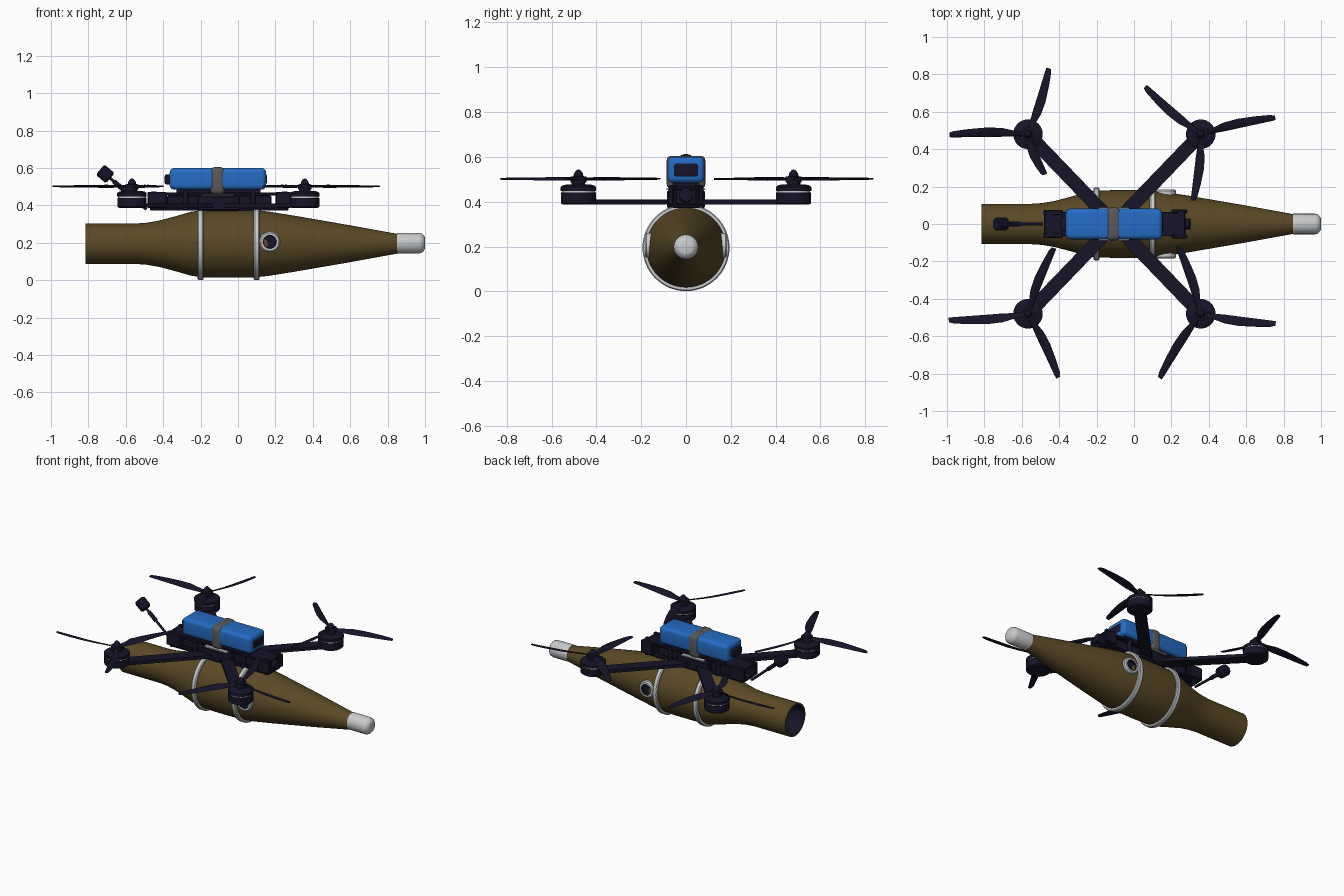
import bpy, bmesh, math
from mathutils import Vector, Matrix

if "Cube" in bpy.data.objects:
    bpy.data.objects.remove(bpy.data.objects["Cube"])


def material(name, rgb):
    m = bpy.data.materials.new(name)
    m.diffuse_color = (*rgb, 1)
    m.use_nodes = True
    m.node_tree.nodes["Principled BSDF"].inputs["Base Color"].default_value = m.diffuse_color
    return m


OLIVE = material("olive brown", (0.105, 0.066, 0.019))
WHITE = material("light grey", (0.58, 0.59, 0.60))
DARK = material("dark navy", (0.008, 0.007, 0.022))
BLUE = material("battery blue", (0.018, 0.15, 0.55))
GREY = material("strap grey", (0.10, 0.10, 0.105))


def finish(name, bm, mats, angle=35):
    bmesh.ops.recalc_face_normals(bm, faces=bm.faces)
    me = bpy.data.meshes.new(name)
    bm.to_mesh(me)
    bm.free()
    for m in mats:
        me.materials.append(m)
    ob = bpy.data.objects.new(name, me)
    bpy.context.collection.objects.link(ob)
    bpy.ops.object.select_all(action='DESELECT')
    ob.select_set(True)
    bpy.context.view_layer.objects.active = ob
    bpy.ops.object.shade_smooth_by_angle(angle=math.radians(angle))
    return ob


def box(name, x, y, z, mat, bevel=0.0, segs=2):
    """Box from (min, max) ranges with rounded edges."""
    bm = bmesh.new()
    bmesh.ops.create_cube(bm, size=1)
    for v in bm.verts:
        v.co = [r[0] + (c + 0.5) * (r[1] - r[0]) for c, r in zip(v.co, (x, y, z))]
    if bevel:
        bmesh.ops.bevel(bm, geom=bm.edges[:], offset=bevel, segments=segs,
                        affect='EDGES', profile=0.5)
    return finish(name, bm, [mat])


def lathe(name, profile, origin, axis, mats, slots=None, n=32, closed=False):
    """Spin (distance along axis, radius) points about an axis."""
    bm = bmesh.new()
    rot = Vector((0, 0, 1)).rotation_difference(Vector(axis)).to_matrix()
    rings = []
    for d, r in profile:
        if r == 0:
            rings.append([bm.verts.new(rot @ Vector((0, 0, d)) + Vector(origin))] * n)
        else:
            rings.append([bm.verts.new(rot @ Vector((r * math.cos(2 * math.pi * i / n),
                          r * math.sin(2 * math.pi * i / n), d)) + Vector(origin))
                          for i in range(n)])
    pairs = list(zip(rings, rings[1:]))
    if closed:
        pairs.append((rings[-1], rings[0]))
    for k, (a, b) in enumerate(pairs):
        for i in range(n):
            j = (i + 1) % n
            vs = list(dict.fromkeys((a[i], a[j], b[j], b[i])))
            f = bm.faces.new(vs)
            f.material_index = slots[k] if slots else 0
    return finish(name, bm, mats)


def rod(name, a, b, r, mat, n=12):
    a, b = Vector(a), Vector(b)
    d = b - a
    return lathe(name, [(0, 0), (0, r), (d.length, r), (d.length, 0)], a, d.normalized(), [mat], n=n)


# Tapered hull with hollow dark tail
AX = 0.195
hull = [(-0.62, 0), (-0.62, 0.095), (-0.815, 0.097), (-0.815, 0.108), (-0.55, 0.108),
        (-0.49, 0.112), (-0.42, 0.124), (-0.32, 0.151), (-0.25, 0.171), (-0.20, 0.179),
        (-0.10, 0.181), (0.02, 0.181), (0.10, 0.179), (0.17, 0.171), (0.30, 0.150),
        (0.60, 0.0985), (0.855, 0.052), (0.855, 0)]
lathe("hull", hull, (0, 0, AX), (1, 0, 0), [OLIVE, DARK],
      [1, 1] + [0] * (len(hull) - 3), n=64)
lathe("nose_cap", [(0.85, 0), (0.85, 0.055), (0.97, 0.055), (0.985, 0.050), (0.997, 0.036), (1.0, 0.028), (1.0, 0)],
      (0, 0, AX + 0.003), (1, 0, 0), [WHITE], n=40)

# Clamp bands
for label, x in (("rear", -0.20), ("front", 0.10)):
    lathe(label + "_band", [(-0.016, 0.172), (-0.016, 0.189), (-0.010, 0.194),
          (0.010, 0.194), (0.016, 0.189), (0.016, 0.172)], (x, 0, AX), (1, 0, 0),
          [WHITE], n=64, closed=True)

# Round ports on both sides
for s in (-1, 1):
    lathe("side_port", [(0.13, 0.055), (0.176, 0.055), (0.184, 0.048), (0.184, 0.036),
          (0.172, 0.034), (0.172, 0)], (0.17, 0, AX + 0.01), (0, s, 0),
          [WHITE, DARK], [0, 0, 0, 1, 1], n=28)

# Frame plates, electronics and standoffs
box("lower_plate", (-0.47, 0.27), (-0.06, 0.06), (0.372, 0.388), DARK, 0.004, 1)
box("upper_plate", (-0.48, 0.275), (-0.065, 0.065), (0.452, 0.468), DARK, 0.004, 1)
box("centre_block", (-0.22, 0.01), (-0.085, 0.085), (0.37, 0.452), DARK, 0.008, 1)
box("electronics_stack", (-0.38, 0.18), (-0.045, 0.045), (0.388, 0.452), DARK, 0.006, 1)
box("mount_plate", (-0.19, -0.025), (-0.087, 0.087), (0.452, 0.459), WHITE)
for x in (-0.45, -0.28, 0.08, 0.25):
    for y in (-0.055, 0.055):
        rod("standoff", (x, y, 0.375), (x, y, 0.474), 0.014, DARK)

# Nose camera and tail holder
for s in (-1, 1):
    box("camera_cheek", (0.20, 0.285), sorted((s * 0.055, s * 0.078)), (0.385, 0.472), DARK, 0.006, 1)
    box("tail_cheek", (-0.485, -0.38), sorted((s * 0.045, s * 0.075)), (0.385, 0.472), DARK, 0.006, 1)
box("camera_body", (0.20, 0.27), (-0.05, 0.05), (0.385, 0.46), DARK, 0.008, 1)
rod("camera_lens", (0.26, 0, 0.425), (0.30, 0, 0.43), 0.03, DARK, 20)

# Battery with dark ends and strap
box("battery", (-0.365, 0.15), (-0.082, 0.082), (0.484, 0.60), BLUE, 0.024, 4)
box("battery_pad", (-0.33, 0.12), (-0.06, 0.06), (0.466, 0.488), DARK)
box("battery_end_panel", (0.12, 0.154), (-0.058, 0.058), (0.507, 0.575), DARK, 0.015, 3)
box("battery_connector", (-0.392, -0.35), (-0.04, 0.04), (0.513, 0.565), DARK, 0.008)
box("strap", (-0.147, -0.072), (-0.087, 0.087), (0.458, 0.605), GREY, 0.022, 3)

# Tail antenna
lean = Vector((-0.72, 0, 0.62)).normalized()
tip = Vector((-0.71, 0, 0.568))
rod("antenna_stem", tip - lean * 0.29, tip, 0.008, DARK)
rod("antenna_sleeve", tip - lean * 0.13, tip - lean * 0.06, 0.013, DARK)
lathe("antenna_head", [(-0.036, 0), (-0.036, 0.027), (-0.027, 0.036), (0.027, 0.036),
      (0.036, 0.027), (0.036, 0)], tip, lean, [DARK], n=20)


def arm(x, y):
    c = Vector((-0.105, 0, 0.399))
    d = Vector((x, y, 0.399)) - c
    bm = bmesh.new()
    bmesh.ops.create_cube(bm, size=1, matrix=Matrix.Translation(c + d / 2)
                          @ Matrix.Rotation(math.atan2(d.y, d.x), 4, 'Z')
                          @ Matrix.Diagonal((d.length, 0.074, 0.022, 1)))
    finish("arm", bm, [DARK])


def propeller(x, y, blades, spin):
    """Twisted, slightly swept blades: (radius, chord, sweep, pitch)."""
    stations = [(0.015, 0.026, 0, 30), (0.07, 0.032, 0.004, 26), (0.14, 0.050, 0.010, 20),
                (0.22, 0.052, 0.011, 15), (0.32, 0.044, 0.006, 11), (0.40, 0.034, 0, 8),
                (0.425, 0.024, -0.004, 7)]
    section = [(-0.5, 0), (-0.2, 0.5), (0.2, 0.4), (0.5, 0), (0.2, -0.4), (-0.2, -0.5)]
    bm = bmesh.new()
    for ang, scale in blades:
        m = Matrix.Translation((x, y, 0.502)) @ Matrix.Rotation(math.radians(ang), 4, 'Z')
        rings = []
        for r, ch, sw, p in stations:
            t = math.radians(p) * spin
            rings.append([bm.verts.new(m @ Vector((r * scale,
                          spin * sw + u * ch * math.cos(t) - w * 0.008 * math.sin(t),
                          u * ch * math.sin(t) + w * 0.008 * math.cos(t))))
                          for u, w in section])
        for a, b in zip(rings, rings[1:]):
            for i in range(6):
                j = (i + 1) % 6
                bm.faces.new((a[i], a[j], b[j], b[i]))
        bm.faces.new(rings[0])
        bm.faces.new(rings[-1])
    finish("propeller_blades", bm, [DARK], 50)


# Four arms, motors and propellers; blades are (angle, length factor)
rotors = [(-0.567, 0.48, [(180, 0.99), (72, 0.87), (-68, 0.55)]),
          (0.357, 0.48, [(13, 0.96), (140, 0.92), (264, 0.84)]),
          (-0.567, -0.48, [(185, 1.0), (-64, 0.89), (69, 0.89)]),
          (0.357, -0.48, [(-8, 0.95), (-123, 0.96), (108, 0.9)])]
for x, y, blades in rotors:
    arm(x, y)
    lathe("motor", [(0.387, 0), (0.387, 0.070), (0.394, 0.078), (0.440, 0.078), (0.440, 0.074),
          (0.447, 0.074), (0.447, 0.079), (0.466, 0.079), (0.475, 0.066), (0.478, 0.03),
          (0.488, 0.03), (0.488, 0)], (x, y, 0), (0, 0, 1), [DARK, WHITE],
          [0, 0, 0, 0, 1, 0, 0, 0, 0, 0, 0], n=32)
    lathe("propeller_hub", [(0.486, 0), (0.486, 0.036), (0.512, 0.036), (0.514, 0.022),
          (0.526, 0.020), (0.540, 0.010), (0.545, 0)], (x, y, 0), (0, 0, 1), [DARK], n=20)
    propeller(x, y, blades, 1 if x * y > 0 else -1)
